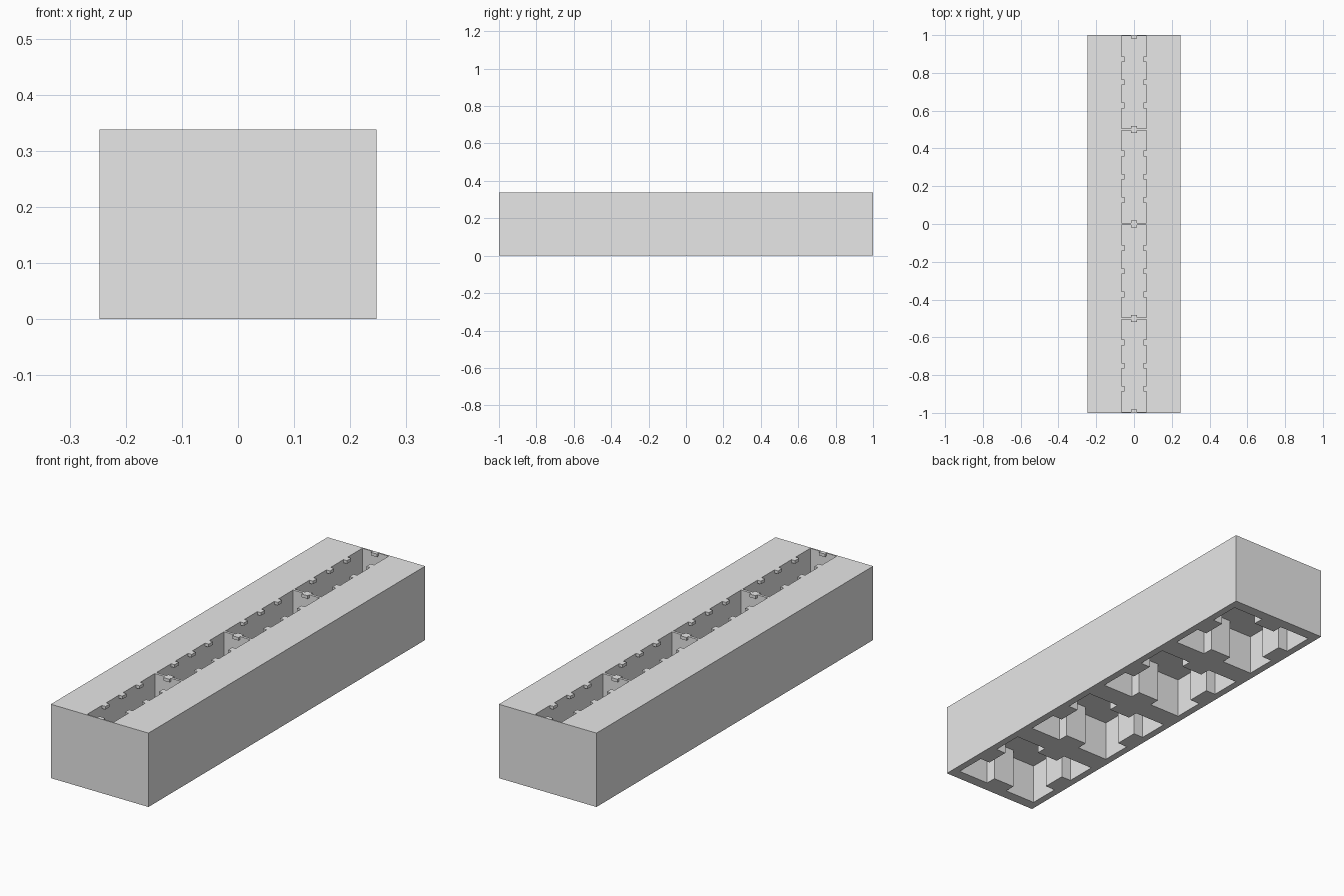
import bpy, bmesh

if "Cube" in bpy.data.objects:
    bpy.data.objects.remove(bpy.data.objects["Cube"], do_unlink=True)

HALF_W, HALF_L, HEIGHT = 0.247, 1.0, 0.338
CELL = 0.5                       # length of one of the four bays
CENTRES = [(i - 1.5) * CELL for i in range(4)]
SLOT, PARTITION, FLOOR = 0.067, 0.006, 0.22
POCKET_X, POCKET_Y, CEILING = 0.214, 0.2, 0.186
RIB, RIB_DEPTH = 0.055, 0.05

grey = bpy.data.materials.new("plain grey")
grey.use_nodes = True
grey.diffuse_color = (0.8, 0.8, 0.8, 1)
grey.node_tree.nodes["Principled BSDF"].inputs["Base Color"].default_value = (0.8, 0.8, 0.8, 1)


def add_prism(bm, outline, z0, z1):
    """Extrude a counter-clockwise outline from z0 to z1."""
    base = bm.faces.new([bm.verts.new((x, y, z0)) for x, y in outline])
    top = bmesh.ops.extrude_face_region(bm, geom=[base], use_keep_orig=True)
    verts = [g for g in top["geom"] if isinstance(g, bmesh.types.BMVert)]
    bmesh.ops.translate(bm, verts=verts, vec=(0, 0, z1 - z0))


def add_box(bm, x0, x1, y0, y1, z0, z1):
    add_prism(bm, [(x0, y0), (x1, y0), (x1, y1), (x0, y1)], z0, z1)


def make_object(name, bm):
    bmesh.ops.recalc_face_normals(bm, faces=bm.faces)
    mesh = bpy.data.meshes.new(name)
    bm.to_mesh(mesh)
    bm.free()
    mesh.materials.append(grey)
    obj = bpy.data.objects.new(name, mesh)
    bpy.context.collection.objects.link(obj)
    return obj


# Solid block
bm = bmesh.new()
add_box(bm, -HALF_W, HALF_W, -HALF_L, HALF_L, 0, HEIGHT)
block = make_object("block", bm)

# Cutter for the long top slot, split by thin partitions
bm = bmesh.new()
reach = CELL / 2 - PARTITION
for c in CENTRES:
    add_box(bm, -SLOT, SLOT, c - reach, c + reach, FLOOR, HEIGHT + 0.1)
slot_cutter = make_object("slot_cutter", bm)

# Cutter for the underside pockets, with a rib in the middle of each wall
bm = bmesh.new()
px, py = POCKET_X, POCKET_Y
ix, iy = px - RIB_DEPTH, py - RIB_DEPTH
half = [(px, -py), (px, -RIB), (ix, -RIB), (ix, RIB), (px, RIB), (px, py),
        (RIB, py), (RIB, iy), (-RIB, iy), (-RIB, py)]
outline = half + [(-x, -y) for x, y in half]
for c in CENTRES:
    add_prism(bm, [(x, y + c) for x, y in outline], -0.1, CEILING)
pocket_cutter = make_object("pocket_cutter", bm)

for cutter in (slot_cutter, pocket_cutter):
    mod = block.modifiers.new(cutter.name, "BOOLEAN")
    mod.operation = "DIFFERENCE"
    mod.solver = "EXACT"
    mod.object = cutter
    bpy.context.view_layer.objects.active = block
    bpy.ops.object.modifier_apply(modifier=mod.name)
    bpy.data.objects.remove(cutter, do_unlink=True)

# Small lugs along the slot rim and on both faces of every partition
bm = bmesh.new()
z0 = HEIGHT - 0.014
for c in CENTRES:
    for side in (-1, 1):
        for step in (-1, 0, 1):
            x0, x1 = sorted((side * SLOT, side * 0.049))
            y = c + step * 0.123
            add_box(bm, x0, x1, y - 0.015, y + 0.015, z0, HEIGHT)
        y0, y1 = sorted((c + side * reach, c + side * (reach - 0.012)))
        add_box(bm, -0.015, 0.015, y0, y1, z0, HEIGHT)
make_object("slot_lugs", bm)
